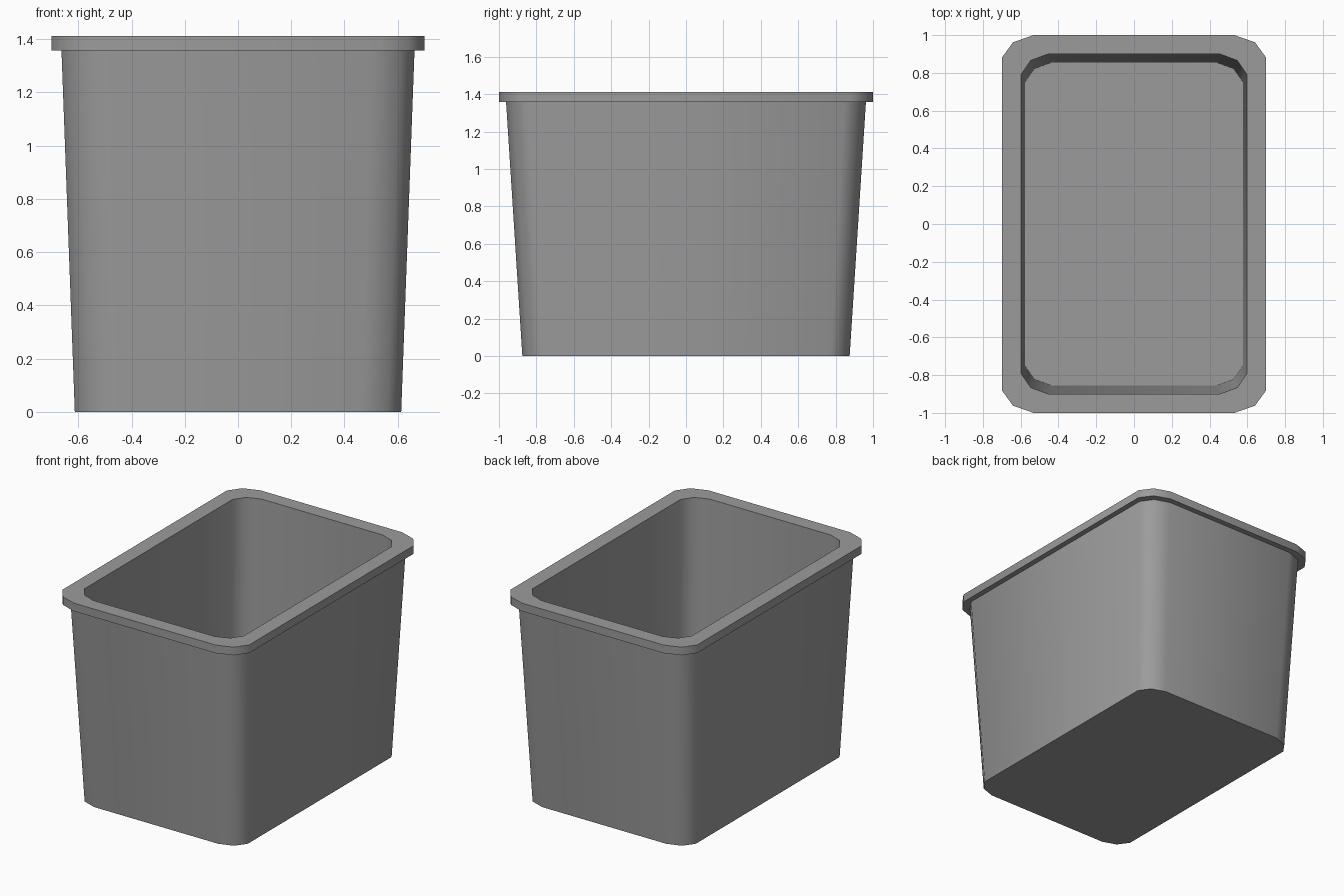
import bpy, bmesh, math

cube = bpy.data.objects.get("Cube")
if cube:
    bpy.data.objects.remove(cube, do_unlink=True)

grey = bpy.data.materials.new("grey plastic")
colour = (0.33, 0.33, 0.33, 1)
grey.use_nodes = True
grey.diffuse_color = colour
grey.node_tree.nodes["Principled BSDF"].inputs["Base Color"].default_value = colour

# One chamfered corner, as a fraction of the half width and half depth
CORNER = [(1, 0.88), (0.915, 0.962), (0.76, 1)]


def outline(bm, half_x, half_y, z):
    """Counter-clockwise ring of a rectangle with three-point corners."""
    points = []
    for sx, sy in ((1, 1), (-1, 1), (-1, -1), (1, -1)):
        corner = CORNER if sx * sy > 0 else CORNER[::-1]
        points += [(sx * x * half_x, sy * y * half_y, z) for x, y in corner]
    return [bm.verts.new(p) for p in points]


# Cross-section from the underside, up and around the rim, down to the inner floor
SECTION = [
    (0.613, 0.875, 0),       # underside
    (0.663, 0.962, 1.358),   # wall meets rim
    (0.70, 1.0, 1.358),      # rim lower edge
    (0.70, 1.0, 1.413),      # rim upper edge
    (0.597, 0.90, 1.413),    # opening
    (0.576, 0.855, 0.04),    # inner floor
]

bm = bmesh.new()
rings = [outline(bm, *level) for level in SECTION]
for low, high in zip(rings, rings[1:]):
    for i in range(len(low)):
        j = (i + 1) % len(low)
        bm.faces.new((low[i], low[j], high[j], high[i]))
bm.faces.new(rings[0][::-1])
bm.faces.new(rings[-1])
bmesh.ops.recalc_face_normals(bm, faces=bm.faces)

mesh = bpy.data.meshes.new("storage_bin")
bm.to_mesh(mesh)
bm.free()
mesh.materials.append(grey)
bin_body = bpy.data.objects.new("storage_bin", mesh)
bpy.context.collection.objects.link(bin_body)

# Round the corners in shading, keep the rim and floor edges sharp
bpy.ops.object.select_all(action="DESELECT")
bin_body.select_set(True)
bpy.context.view_layer.objects.active = bin_body
bpy.ops.object.shade_smooth_by_angle(angle=math.radians(50))
